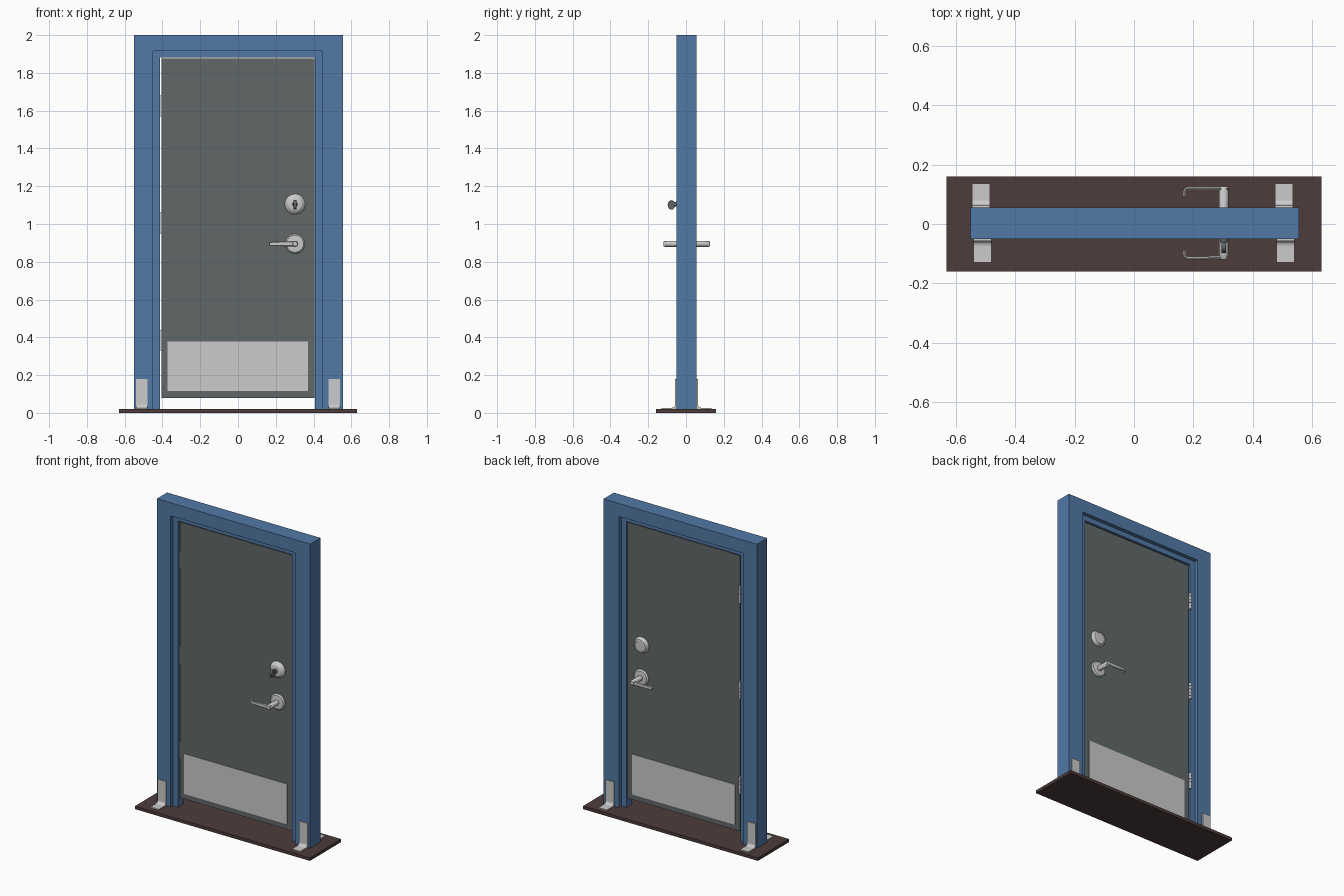
import bpy, bmesh
from math import pi, cos, sin
from mathutils import Vector, Matrix

if "Cube" in bpy.data.objects:
    bpy.data.objects.remove(bpy.data.objects["Cube"])


def material(name, rgb):
    m = bpy.data.materials.new(name)
    m.diffuse_color = (*rgb, 1)
    m.use_nodes = True
    m.node_tree.nodes["Principled BSDF"].inputs["Base Color"].default_value = m.diffuse_color
    return m


BLUE = material("blue_paint", (0.085, 0.19, 0.38))
BROWN = material("brown_base", (0.075, 0.045, 0.042))
GREY = material("door_grey", (0.12, 0.14, 0.14))
DARK = material("dark_metal", (0.12, 0.13, 0.13))


def finish(name, bm, mat=None, smooth=False):
    bmesh.ops.recalc_face_normals(bm, faces=bm.faces)
    me = bpy.data.meshes.new(name)
    bm.to_mesh(me)
    bm.free()
    ob = bpy.data.objects.new(name, me)
    bpy.context.collection.objects.link(ob)
    if mat:
        me.materials.append(mat)
    if smooth:
        bpy.ops.object.select_all(action='DESELECT')
        ob.select_set(True)
        bpy.context.view_layer.objects.active = ob
        bpy.ops.object.shade_smooth_by_angle(angle=0.6)
    return ob


def prism(name, pts, vec, mat=None, smooth=False):
    """Extrude a flat outline of 3D points along vec."""
    bm = bmesh.new()
    f = bm.faces.new([bm.verts.new(p) for p in pts])
    ext = bmesh.ops.extrude_face_region(bm, geom=[f])
    bmesh.ops.translate(bm, vec=vec, verts=[v for v in ext['geom'] if isinstance(v, bmesh.types.BMVert)])
    return finish(name, bm, mat, smooth)


def box(name, x0, x1, y0, y1, z0, z1, mat=None):
    return prism(name, [(x0, y0, z0), (x1, y0, z0), (x1, y1, z0), (x0, y1, z0)], (0, 0, z1 - z0), mat)


def lathe_y(name, prof, x, z, side, mat=None, n=32):
    """Revolve (radius, distance) points about a y axis at x, z."""
    bm = bmesh.new()
    rings = [[bm.verts.new((x + r * cos(2 * pi * i / n), YC + side * d, z + r * sin(2 * pi * i / n)))
              for i in range(n)] for r, d in prof]
    for a, b in zip(rings, rings[1:]):
        for i in range(n):
            j = (i + 1) % n
            bm.faces.new((a[i], a[j], b[j], b[i]))
    bm.faces.new(rings[0])
    bm.faces.new(rings[-1])
    return finish(name, bm, mat, True)


def arch(name, xo0, xi0, xi1, xo1, zi, zo, y0, y1):
    """Door-surround outline: two posts and a head."""
    pts = [(xo0, .02), (xi0, .02), (xi0, zi), (xi1, zi), (xi1, .02), (xo1, .02), (xo1, zo), (xo0, zo)]
    return prism(name, [(x, y0, z) for x, z in pts], (0, y1 - y0, 0), BLUE)


YC = 0.003          # middle plane of the door

# Base, frame and inner stop
box("base_plate", -.63, .63, -.16, .16, 0, .02, BROWN)
arch("frame", -.55, -.45, .445, .555, 1.915, 2, -.05, .056)
arch("door_stop", -.46, -.413, .408, .455, 1.882, 1.925, -.025, .03)

# Door leaf and kick plates
box("door", -.405, .405, YC - .021, YC + .021, .08, 1.875, GREY)
for side, tag in ((-1, "front"), (1, "back")):
    a, b = sorted((YC + side * .019, YC + side * .025))
    box("kick_plate_" + tag, -.372, .37, a, b, .115, .377)

# Hinges: segmented knuckles with leaves
for k, zc in enumerate((.385, 1.005, 1.625)):
    for s in range(5):
        bm = bmesh.new()
        bmesh.ops.create_cone(bm, cap_ends=True, segments=16, radius1=.008, radius2=.008, depth=.02,
                              matrix=Matrix.Translation((-.409, .034, zc + (s - 2) * .022)))
        finish(f"hinge_{k}_knuckle_{s}", bm, None, True)
    box(f"hinge_{k}_leaf", -.413, -.405, -.012, .032, zc - .055, zc + .055)

# Lever handles, one per side
for side, tag in ((-1, "front"), (1, "back")):
    X, Z = .302, .895
    lathe_y("lever_rose_" + tag, [(.052, .02), (.052, .026), (.045, .034), (.03, .036)], X, Z, side)
    lathe_y("lever_stem_" + tag, [(.016, .03), (.016, .117), (.012, .123)], X, Z, side)
    # plan path of the arm: x, distance from door centre, half height
    path = [(.316, .116, .015), (.28, .116, .014), (.22, .117, .012), (.18, .117, .011),
            (.171, .113, .011), (.169, .09, .010)]
    bm = bmesh.new()
    loops = []
    for i, (x, d, h) in enumerate(path):
        p, q = path[max(i - 1, 0)], path[min(i + 1, len(path) - 1)]
        t = Vector((q[0] - p[0], q[1] - p[1])).normalized()
        nx, nd = t.y * .005, -t.x * .005
        loops.append([bm.verts.new((x + u * nx, YC + side * (d + u * nd), Z + w * h))
                      for u, w in ((-1, -.7), (0, -1), (1, -.7), (1, .7), (0, 1), (-1, .7))])
    for a, b in zip(loops, loops[1:]):
        for i in range(6):
            j = (i + 1) % 6
            bm.faces.new((a[i], a[j], b[j], b[i]))
    bm.faces.new(loops[0])
    bm.faces.new(loops[-1])
    finish("lever_arm_" + tag, bm, None, True)

# Deadbolt: rose on both sides, thumb turn on the front
X, Z = .302, 1.105
lathe_y("deadbolt_rose_front", [(.054, .02), (.054, .026), (.038, .046), (.032, .048)], X, Z, -1)
lathe_y("deadbolt_rose_back", [(.052, .02), (.052, .026), (.042, .044), (.034, .046), (.033, .042)], X, Z, 1)
lathe_y("thumb_turn_stem", [(.014, .04), (.012, .066)], X, Z, -1, DARK)
turn = [(X - .008, YC - .08 + .02 * cos(a), Z - .004 + .025 * sin(a)) for a in (2 * pi * i / 20 for i in range(20))]
prism("thumb_turn", turn, (.016, 0, 0), DARK, True)

# Floor brackets: bent L plates
def bracket(name, x0, x1, face, side):
    t, r = .007, .018
    arc = [pi + i * pi / 10 for i in range(6)]
    inner = [(t + r + r * cos(a), t + r + r * sin(a)) for a in arc]
    prof = [(0, .16), (0, 0), (.08, 0), (.08, t)] + inner[::-1] + [(t, .16)]
    prism(name, [(x0, face + side * d, .02 + h) for d, h in prof], (x1 - x0, 0, 0))


bracket("bracket_front_left", -.54, -.48, -.05, -1)
bracket("bracket_front_right", .48, .54, -.05, -1)
bracket("bracket_back_left", -.545, -.485, .056, 1)
bracket("bracket_back_right", .475, .535, .056, 1)
